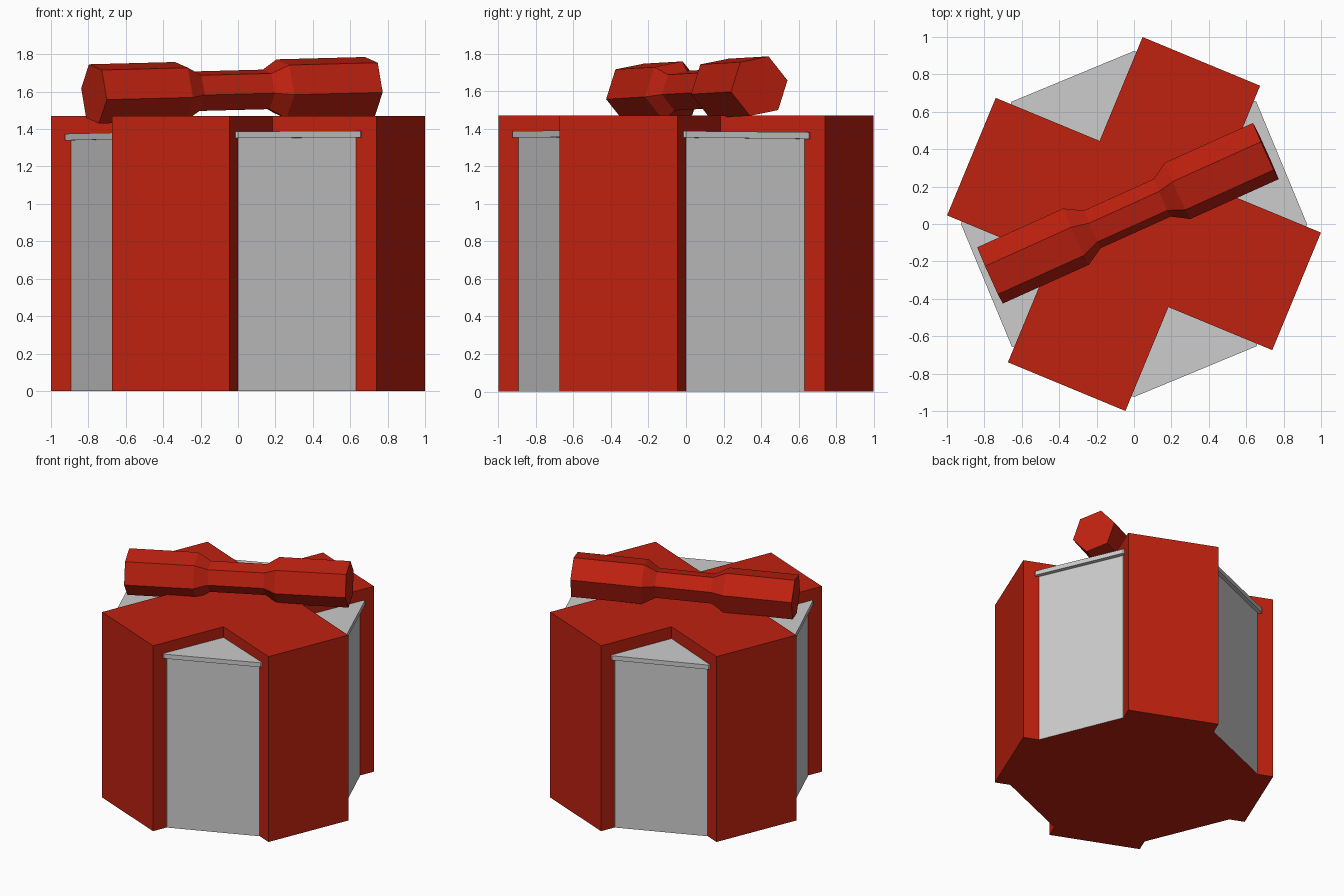
import bpy, bmesh, math
from mathutils import Vector

if "Cube" in bpy.data.objects:
    bpy.data.objects.remove(bpy.data.objects["Cube"])

red = bpy.data.materials.new("red")
red.diffuse_color = (0.52, 0.015, 0.005, 1)
red.use_nodes = True
red.node_tree.nodes["Principled BSDF"].inputs["Base Color"].default_value = red.diffuse_color


def loft(name, rings, caps=(True, True), mat=None):
    """Bridge equal-length rings of points, capping the ends."""
    bm = bmesh.new()
    vs = [[bm.verts.new(p) for p in r] for r in rings]
    n = len(vs[0])
    for a, b in zip(vs, vs[1:]):
        for i in range(n):
            j = (i + 1) % n
            bm.faces.new((a[i], a[j], b[j], b[i]))
    if caps[0]:
        bm.faces.new(vs[0][::-1])
    if caps[1]:
        bm.faces.new(vs[-1])
    if len(vs) > 1:
        bmesh.ops.recalc_face_normals(bm, faces=bm.faces)
    me = bpy.data.meshes.new(name)
    bm.to_mesh(me)
    bm.free()
    ob = bpy.data.objects.new(name, me)
    bpy.context.collection.objects.link(ob)
    if mat:
        me.materials.append(mat)
    return ob


def octagon(r, z, sx=0.0, sy=0.0):
    pts = [(r * math.cos(k * math.pi / 4), r * math.sin(k * math.pi / 4)) for k in range(8)]
    return [(x, y, z + sx * x + sy * y) for x, y in pts]


# Octagonal box body, with its red underside
loft("box_body", [octagon(0.892, 0), octagon(0.892, 1.36)], caps=(False, True))
loft("box_underside", [octagon(0.892, 0)], caps=(True, False), mat=red)

# Slightly tilted lid with a small overhang
loft("box_lid", [octagon(0.925, z, 0.007, -0.007) for z in (1.346, 1.381)])

# Cross-shaped ribbon wrapped over alternate sides
W, L, turn = 0.34, 0.941, math.radians(-22.5)
cross = []
for k in range(4):
    a = turn + k * math.pi / 2
    for x, y in ((L, -W), (L, W), (W, W)):
        cross.append((x * math.cos(a) - y * math.sin(a), x * math.sin(a) + y * math.cos(a)))
loft("ribbon_wrap", [[(x, y, z) for x, y in cross] for z in (0, 1.47)], mat=red)

# Hexagonal bow, pinched in the middle
start, end = Vector((-0.77, -0.275, 1.588)), Vector((0.705, 0.39, 1.627))
axis = (end - start).normalized()
side = Vector((-axis.y, axis.x, 0)).normalized()
up = axis.cross(side)
length = (end - start).length
rings = []
for t, r in ((0, 0.168), (0.505, 0.168), (0.6, 0.112), (1.01, 0.112), (1.1, 0.168), (length, 0.168)):
    c = start + axis * t
    angles = [math.radians(10.5 + 60 * k) for k in range(6)]
    rings.append([c + side * (r * math.cos(a)) + up * (r * math.sin(a)) for a in angles])
loft("bow", rings, mat=red)
